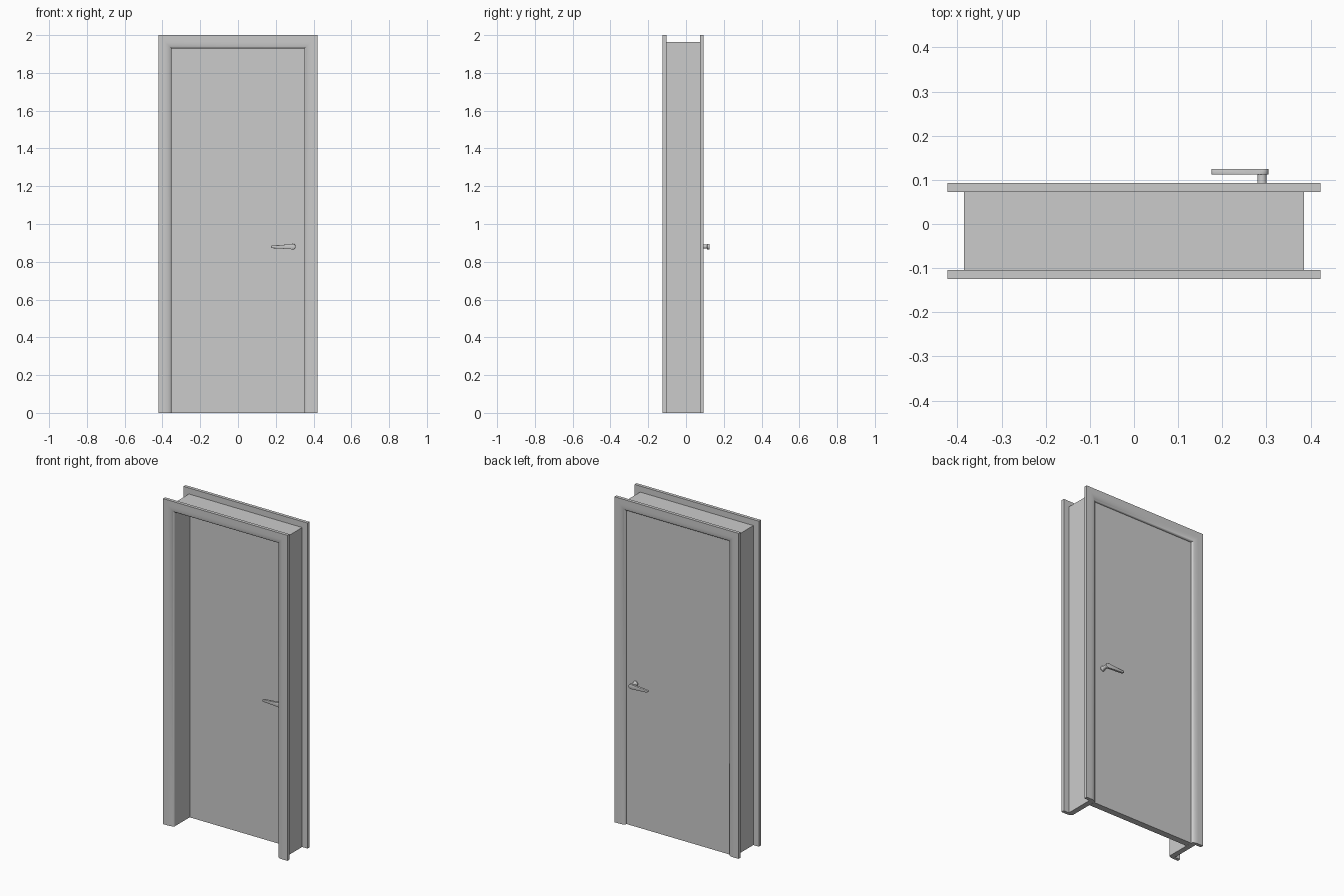
import bpy, bmesh, math

if "Cube" in bpy.data.objects:
    bpy.data.objects.remove(bpy.data.objects["Cube"])

HALF_W, TOP = 0.422, 2.0      # outer size of the casing
OPEN = 0.07                   # casing width
DOOR_Y0, DOOR_Y1 = 0.034, 0.074


def finish(name, bm, smooth=False):
    bmesh.ops.recalc_face_normals(bm, faces=bm.faces)
    mesh = bpy.data.meshes.new(name)
    bm.to_mesh(mesh)
    bm.free()
    ob = bpy.data.objects.new(name, mesh)
    bpy.context.collection.objects.link(ob)
    if smooth:
        bpy.ops.object.select_all(action='DESELECT')
        ob.select_set(True)
        bpy.context.view_layer.objects.active = ob
        bpy.ops.object.shade_smooth_by_angle(angle=math.radians(35))
    return ob


def portal(name, profile, smooth=False):
    """Sweep an (inward, y) profile around both sides and the head, mitred."""
    bm = bmesh.new()
    rings = []
    for side, at_top in ((-1, 0), (-1, 1), (1, 1), (1, 0)):
        rings.append([bm.verts.new((side * (HALF_W - u), y, (TOP - u) * at_top))
                      for u, y in profile])
    n = len(profile)
    for a, b in zip(rings, rings[1:]):
        for i in range(n):
            j = (i + 1) % n
            bm.faces.new((a[i], a[j], b[j], b[i]))
    bm.faces.new(rings[0])
    bm.faces.new(rings[-1])
    return finish(name, bm, smooth)


def casing(name, y_wall, out):
    # Flat outer band, then a rounded slope down to the opening
    prof = [(0, 0), (0, 0.02), (0.032, 0.02)]
    for i in range(1, 8):
        a = math.radians(90 * i / 7)
        prof.append((0.032 + (OPEN - 0.032) * math.sin(a), 0.005 + 0.015 * math.cos(a)))
    prof.append((OPEN, 0))
    return portal(name, [(u, y_wall + out * t) for u, t in prof], True)


def lever(name, y0, y1):
    # Tapered lever outline: round hub at one end, small rounded tip at the other
    hx, hz, hr, tx, tr = 0.29, 0.88, 0.015, 0.182, 0.007
    pts = []
    for i in range(13):
        a = math.radians(-110 + 220 * i / 12)
        pts.append((hx + hr * math.cos(a), hz + hr * math.sin(a)))
    pts.append((0.265, hz + 0.0115))
    for i in range(7):
        a = math.radians(90 + 180 * i / 6)
        pts.append((tx + tr * math.cos(a), hz - 0.001 + tr * math.sin(a)))
    pts.append((0.265, hz - 0.0125))
    bm = bmesh.new()
    a = [bm.verts.new((x, y0, z)) for x, z in pts]
    b = [bm.verts.new((x, y1, z)) for x, z in pts]
    caps = [bm.faces.new(a), bm.faces.new(b)]
    for i in range(len(pts)):
        j = (i + 1) % len(pts)
        bm.faces.new((a[i], a[j], b[j], b[i]))
    rims = list({e for f in caps for e in f.edges})
    bmesh.ops.bevel(bm, geom=rims, offset=0.002, segments=2, affect='EDGES', profile=0.5)
    return finish(name, bm, True)


def spindle(name, y_door, out):
    # Turned neck, flared where it meets the door
    bm = bmesh.new()
    n = 24
    rings = []
    for r, d in ((0.0155, 0), (0.0155, 0.004), (0.012, 0.008), (0.0105, 0.014), (0.0105, 0.042)):
        rings.append([bm.verts.new((0.29 + r * math.cos(2 * math.pi * k / n),
                                    y_door + out * d,
                                    0.88 + r * math.sin(2 * math.pi * k / n)))
                      for k in range(n)])
    for a, b in zip(rings, rings[1:]):
        for i in range(n):
            j = (i + 1) % n
            bm.faces.new((a[i], a[j], b[j], b[i]))
    bm.faces.new(rings[0])
    bm.faces.new(rings[-1])
    return finish(name, bm, True)


# Jamb lining the wall opening
portal("door_jamb", [(0.037, -0.104), (0.037, 0.073), (OPEN, 0.073), (OPEN, -0.104)])

# Casings on both wall faces
casing("front_casing", -0.104, -1)
casing("back_casing", 0.073, 1)

# Door panel, set near the back
bm = bmesh.new()
bmesh.ops.create_cube(bm, size=1)
w, h = HALF_W - OPEN - 0.001, TOP - OPEN - 0.001
for v in bm.verts:
    v.co = (v.co.x * 2 * w, (DOOR_Y0 + DOOR_Y1) / 2 + v.co.y * (DOOR_Y1 - DOOR_Y0), (v.co.z + 0.5) * h)
finish("door_panel", bm)

# Handles on both door faces
for side, y, out in (("front", DOOR_Y0, -1), ("back", DOOR_Y1, 1)):
    spindle(side + "_handle_neck", y, out)
    lever(side + "_handle_lever", y + out * 0.038, y + out * 0.051)
